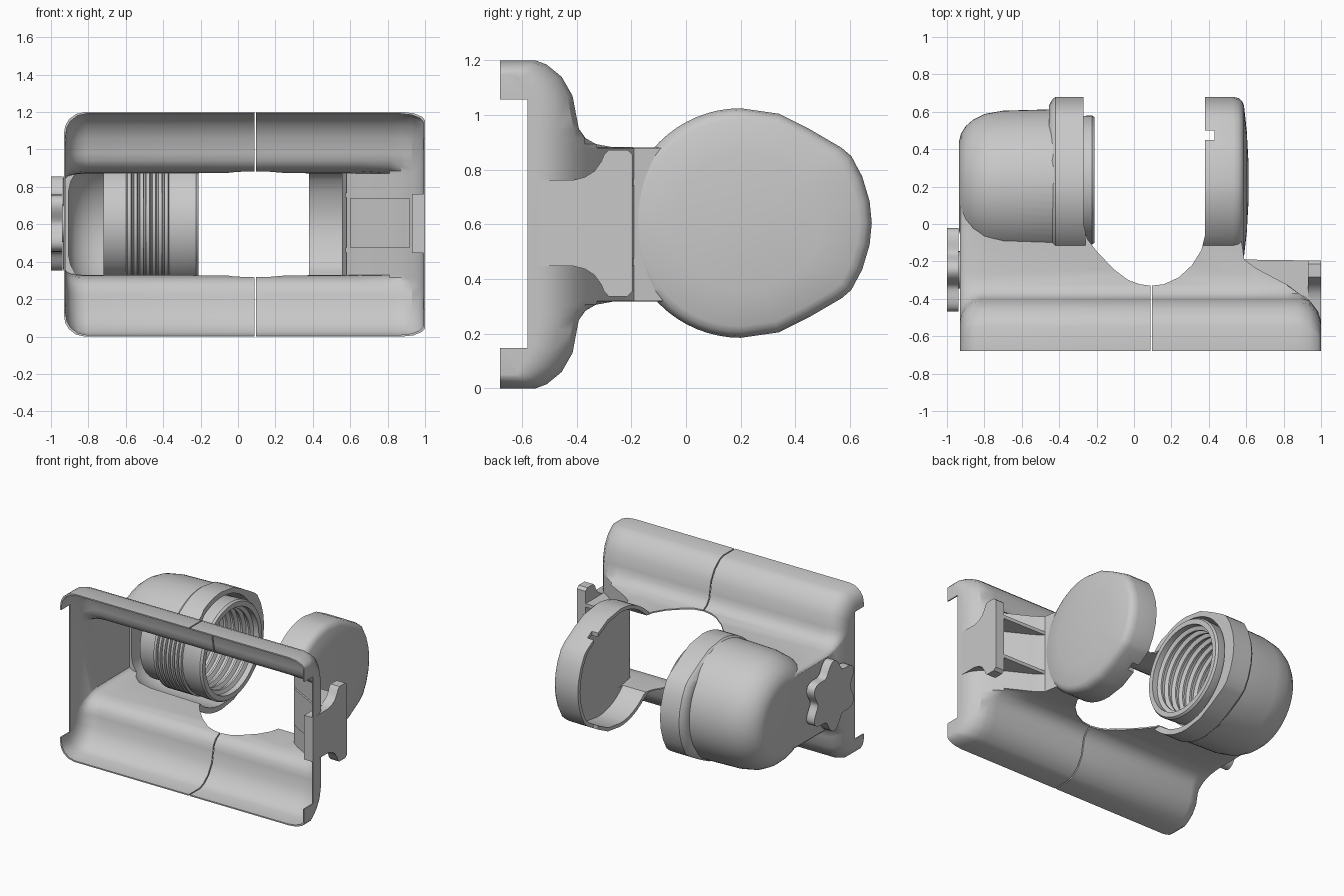
import bpy, bmesh, math
from math import sin, cos, pi

if "Cube" in bpy.data.objects:
    bpy.data.objects.remove(bpy.data.objects["Cube"])

grey = bpy.data.materials.new("light_grey")
grey.use_nodes = True
grey.diffuse_color = (0.58, 0.58, 0.58, 1)
grey.node_tree.nodes["Principled BSDF"].inputs["Base Color"].default_value = grey.diffuse_color

MID = 0.605   # height of the cup, cap and knob axes
WALL = 0.009  # shell thickness


def loft(name, rings, loop=False):
    """Bridge rings of equal length; cap the ends, or join last to first."""
    bm = bmesh.new()
    rows = [[bm.verts.new(p) for p in r] for r in rings]
    n = len(rows[0])
    pairs = list(zip(rows, rows[1:])) + ([(rows[-1], rows[0])] if loop else [])
    for a, b in pairs:
        for i in range(n):
            j = (i + 1) % n
            bm.faces.new((a[i], a[j], b[j], b[i]))
    if not loop:
        bm.faces.new(rows[0])
        bm.faces.new(rows[-1])
    bmesh.ops.recalc_face_normals(bm, faces=bm.faces)
    me = bpy.data.meshes.new(name)
    bm.to_mesh(me)
    bm.free()
    me.materials.append(grey)
    ob = bpy.data.objects.new(name, me)
    bpy.context.collection.objects.link(ob)
    return ob


def box(name, lo, hi):
    (a, b, c), (d, e, f) = lo, hi
    return loft(name, [[(x, b, c), (x, e, c), (x, e, f), (x, b, f)] for x in (a, d)])


def activate(ob):
    bpy.ops.object.select_all(action='DESELECT')
    bpy.context.view_layer.objects.active = ob
    ob.select_set(True)


def boolean(ob, other, op='DIFFERENCE'):
    activate(ob)
    m = ob.modifiers.new("cut", 'BOOLEAN')
    m.object, m.operation, m.solver = other, op, 'EXACT'
    bpy.ops.object.modifier_apply(modifier=m.name)
    bpy.data.objects.remove(other)


def circle(x, r, cy, n=64):
    return [(x, cy + r * cos(2 * pi * i / n), MID + r * sin(2 * pi * i / n)) for i in range(n)]


# Frame half section: y, height from the middle, end-rounding weights for y and height
SECTION = [(-0.68, 0.6, 0, 1), (-0.55, 0.6, 0.5, 1), (-0.51, 0.585, 0.75, 1), (-0.455, 0.54, 0.95, 0.8),
           (-0.415, 0.47, 1, 0.5), (-0.4, 0.39, 1, 0.3), (-0.392, 0.35, 0.8, 0.25), (-0.368, 0.316, 0.5, 0.25),
           (-0.33, 0.294, 0.2, 0.25), (-0.27, 0.283, 0, 0.25), (0.1, 0.28, 0, 0.25)]
# Stations: x, neck depth limit, end rounding in y and in height
STATIONS = []
for deg in (0, 20, 40, 65, 90):
    a = math.radians(deg)
    k = 0.11 * (1 - sin(a))
    STATIONS.append((-0.82 - 0.11 * cos(a), 0.1, k, k))
STATIONS += [(0.545, 0.1, 0, 0), (0.59, -0.19, 0, 0), (0.65, -0.235, 0, 0), (0.82, -0.325, 0, 0)]
for deg, neck in ((0, -0.37), (30, -0.41), (60, -0.468), (80, -0.514), (90, -0.54)):
    a = math.radians(deg)
    k = 1 - cos(a)
    STATIONS.append((0.88 + 0.12 * sin(a), neck, 0.14 * k, 0.05 * k))


def frame(name, t):
    rings = []
    for x, neck, ky, kz in STATIONS:
        half = [(min(y - ky * wy, neck) - t, h - kz * wz - t) for y, h, wy, wz in SECTION]
        if t:
            half[0] = (-0.8, half[0][1])
        px = x - math.copysign(t, x)
        rings.append([(px, y, 0.6 + h) for y, h in half]
                     + [(px, y, 0.6 - h) for y, h in reversed(half)])
    return loft(name, rings)


# Rounded outline shared by the cap and the collar
side = [(0.68, 0), (0.672, 0.08), (0.645, 0.17), (0.605, 0.245), (0.57, 0.275), (0.45, 0.345), (0.34, 0.4)]
arc = [(0.2 + 0.42 * cos(pi / 2 + pi * i / 32), 0.42 * sin(pi / 2 + pi * i / 32)) for i in range(17)]
upper = side + arc
OUTLINE = upper + [(y, -z) for y, z in reversed(upper[1:-1])]


def outline(x, s):
    return [(x, 0.22 + (y - 0.22) * s, MID + z * s) for y, z in OUTLINE]


# Shell: frame joined with cup, collar and cap, then hollowed
shell = frame("frame_shell", 0)
CUP = [(-0.935, 0.24), (-0.925, 0.28), (-0.9, 0.32), (-0.86, 0.355), (-0.8, 0.385), (-0.7, 0.403), (-0.4, 0.411)]
boolean(shell, loft("cup", [circle(x, r, 0.203) for x, r in CUP]), 'UNION')
boolean(shell, loft("collar", [outline(x, s) for x, s in
        [(-0.455, 0.9), (-0.437, 0.97), (-0.42, 1), (-0.26, 1)]]), 'UNION')
boolean(shell, loft("cap", [outline(x, s) for x, s in
        [(0.37, 1), (0.53, 1), (0.56, 0.985), (0.578, 0.95), (0.588, 0.9), (0.603, 0.6), (0.613, 0.2)]]), 'UNION')
boolean(shell, frame("frame_hollow", WALL))
boolean(shell, loft("cup_hollow", [circle(x + 0.03, r - 0.03, 0.205) for x, r in CUP[:-1]]
                    + [circle(-0.2, 0.385, 0.205)]))
boolean(shell, loft("cap_hollow", [outline(x, 0.94) for x in (0.3, 0.555)]))

# Curved opening between cup and cap
CURVE = [(-0.27, 1), (-0.27, 0), (-0.25, -0.08), (-0.2, -0.145), (-0.11, -0.24), (-0.03, -0.3), (0.03, -0.322),
         (0.09, -0.33), (0.16, -0.322), (0.24, -0.285), (0.31, -0.22), (0.36, -0.14), (0.38, -0.06), (0.38, 1)]
boolean(shell, loft("opening", [[(x, y, z) for x, y in CURVE] for z in (-0.2, 1.5)]))
# End notches, centre split, cap slots
boolean(shell, box("end_notch", (-1.2, -0.9, 0.148), (1.2, -0.58, 1.058)))
boolean(shell, box("split", (0.087, -1, -0.2), (0.095, 0, 1.5)))
boolean(shell, box("slot", (0.3, 0.45, 0), (0.43, 0.5, 1.2)))

# Threaded sleeve inside the cup
outer = [(-0.72, 0.315), (-0.6, 0.315), (-0.6, 0.33)]
inner = [(-0.21, 0.3)]
for i in range(7):
    x = -0.59 + i * 0.033
    outer += [(x, 0.346), (x + 0.018, 0.346), (x + 0.022, 0.332), (x + 0.029, 0.332)]
    x = -0.25 - i * 0.06
    inner += [(x, 0.3), (x - 0.012, 0.275), (x - 0.026, 0.275), (x - 0.038, 0.3)]
outer += [(-0.35, 0.34), (-0.225, 0.345), (-0.21, 0.335)]
inner += [(-0.72, 0.3)]
sleeve = loft("threaded_sleeve", [circle(x, r, 0.235) for x, r in outer + inner], True)

# Lobed knob on the end of the cup half
lobes = []
for i in range(72):
    a = 2 * pi * i / 72
    r = 0.217 + 0.034 * cos(6 * a)
    lobes.append((-0.245 + r * sin(a), MID + r * cos(a)))
knob = loft("lobed_knob", [[(x, y, z) for y, z in lobes] for x in (-1.0, -0.938)])
stem = loft("knob_stem", [circle(x, 0.1, -0.245, 32) for x in (-0.95, -0.925)])

# T-shaped latch plate on the other end
tee = [(-0.58, 0.158), (-0.41, 0.158), (-0.37, 0.168), (-0.335, 0.19), (-0.31, 0.225), (-0.3, 0.25),
       (-0.283, 0.268), (-0.215, 0.268), (-0.195, 0.25)]
tee += [(y, -z) for y, z in reversed(tee)]
plate = loft("latch_plate", [[(x, y, MID + z) for y, z in tee] for x in (0.93, 1.0)])

# Sloping panel behind the plate, following the inside of the shell
slope = [(0.6, -0.2), (0.65, -0.237), (0.82, -0.327), (0.88, -0.372), (0.92, -0.4)]
slope += [(x, y - 0.025) for x, y in reversed(slope)]
panel = loft("sloping_panel", [[(x, y, z) for x, y in slope] for z in (0.475, 0.738)])

# Ribs tying the plate to the cap
parts = [shell, sleeve, knob, stem, plate, panel]
for label, z in (("lower", 0.45), ("upper", 0.742)):
    web = [(0.575, -0.19), (0.94, -0.195), (0.94, -0.405), (0.88, -0.372), (0.6, -0.21)]
    parts.append(loft(label + "_rib", [[(x, y, h) for x, y in web] for h in (z, z + 0.025)]))

for ob in parts:
    activate(ob)
    bpy.ops.object.shade_smooth_by_angle(angle=math.radians(32))
